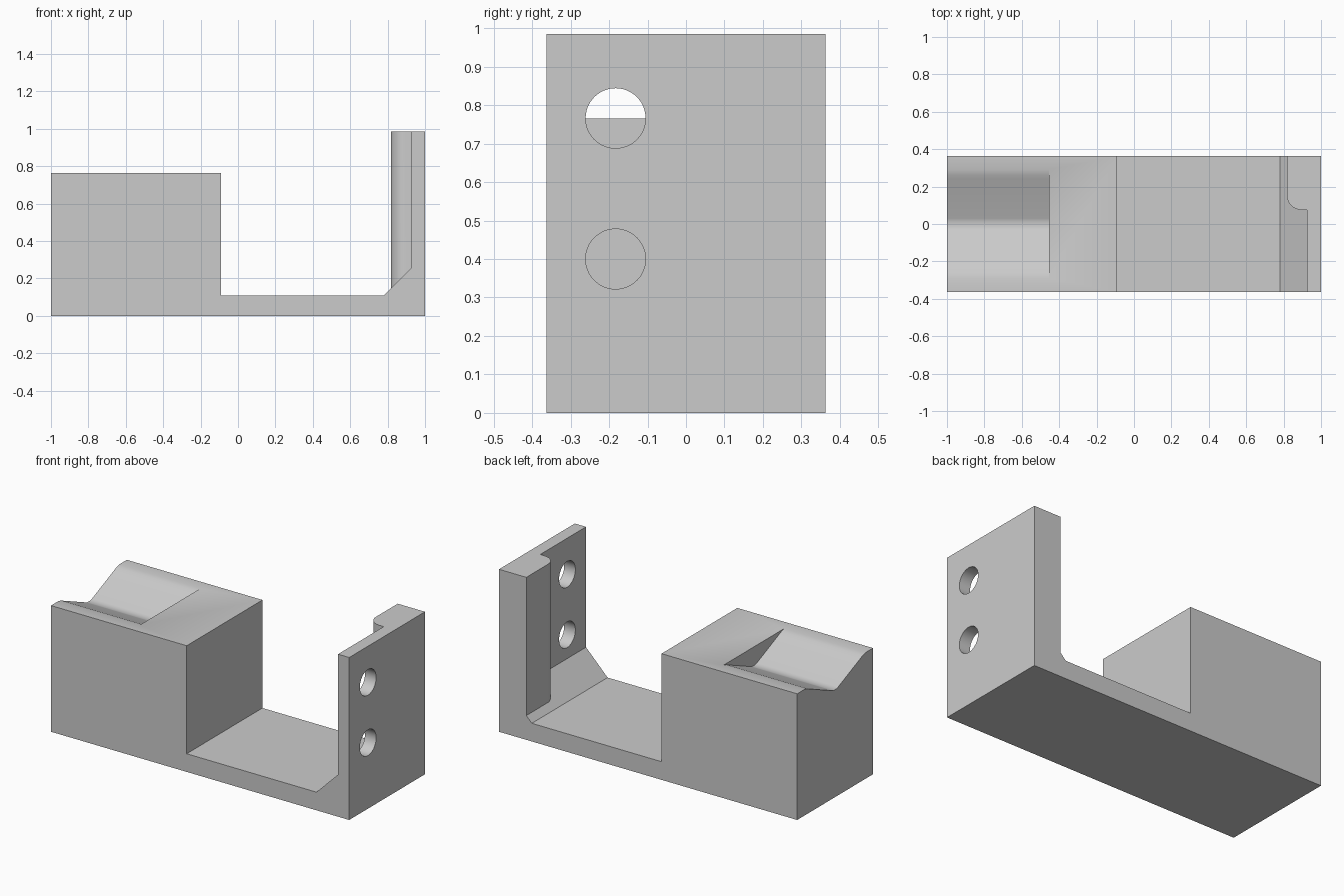
import bpy
import bmesh
import math
from mathutils import Vector

cube = bpy.data.objects.get("Cube")
if cube:
    bpy.data.objects.remove(cube, do_unlink=True)

HALF_Y = 0.363
BLOCK_TOP = 0.765
WALL_TOP = 0.985

grey = bpy.data.materials.new("plain_grey")
grey.use_nodes = True
grey.diffuse_color = (0.6, 0.6, 0.6, 1)
grey.node_tree.nodes["Principled BSDF"].inputs["Base Color"].default_value = (0.6, 0.6, 0.6, 1)


def prism(name, points, direction):
    """Extrude a closed loop of 3D points along a direction."""
    bm = bmesh.new()
    face = bm.faces.new([bm.verts.new(p) for p in points])
    result = bmesh.ops.extrude_face_region(bm, geom=[face])
    moved = [v for v in result["geom"] if isinstance(v, bmesh.types.BMVert)]
    bmesh.ops.translate(bm, verts=moved, vec=Vector(direction))
    bmesh.ops.recalc_face_normals(bm, faces=bm.faces)
    mesh = bpy.data.meshes.new(name)
    bm.to_mesh(mesh)
    bm.free()
    mesh.materials.append(grey)
    obj = bpy.data.objects.new(name, mesh)
    bpy.context.collection.objects.link(obj)
    return obj


def arc(cx, cy, radius, start, end, steps):
    """Points along an arc, angles in degrees."""
    angles = [math.radians(start + (end - start) * i / steps) for i in range(steps + 1)]
    return [(cx + radius * math.cos(a), cy + radius * math.sin(a)) for a in angles]


def combine(target, tool, operation):
    mod = target.modifiers.new(tool.name, "BOOLEAN")
    mod.operation = operation
    mod.solver = "EXACT"
    mod.object = tool
    bpy.context.view_layer.objects.active = target
    bpy.ops.object.modifier_apply(modifier=mod.name)
    bpy.data.objects.remove(tool, do_unlink=True)


# Body: tall block, thin base, chamfered corner and upright wall
side = [(-1, 0), (1, 0), (1, WALL_TOP), (0.925, WALL_TOP), (0.925, 0.255),
        (0.78, 0.11), (-0.09, 0.11), (-0.09, BLOCK_TOP), (-1, BLOCK_TOP)]
bracket = prism("bracket", [(x, -HALF_Y, z) for x, z in side], (0, 2 * HALF_Y, 0))

# Thicker half of the wall with one rounded vertical corner
pad = [(0.96, HALF_Y), (0.817, HALF_Y)] + arc(0.897, 0.155, 0.08, 180, 270, 12) + [(0.96, 0.075)]
combine(bracket, prism("wall_pad", [(x, y, 0.05) for x, y in pad], (0, 0, WALL_TOP - 0.05)), "UNION")

# Shallow V groove with softened bottom and lips, stopping inside the block
half = [(0.03, -0.108), (0.24, -0.018), (0.262, -0.008), (0.29, 0)]
groove = [(-y, z) for y, z in reversed(half)] + [(-0.015, -0.113), (0.015, -0.113)] + half
groove += [(0.29, 0.1), (-0.29, 0.1)]
combine(bracket, prism("groove_cutter", [(-1.1, y, BLOCK_TOP + z) for y, z in groove],
                       (0.645, 0, 0)), "DIFFERENCE")

# Two bolt holes through the thin half of the wall
for height in (0.4, 0.766):
    ring = arc(-0.183, height, 0.078, 0, 360, 48)[:-1]
    combine(bracket, prism("hole_cutter", [(0.7, y, z) for y, z in ring], (0.5, 0, 0)), "DIFFERENCE")

# Smooth the curved surfaces, keep the machined edges crisp
bpy.ops.object.select_all(action="DESELECT")
bracket.select_set(True)
bpy.context.view_layer.objects.active = bracket
bpy.ops.object.shade_smooth_by_angle(angle=math.radians(20))
